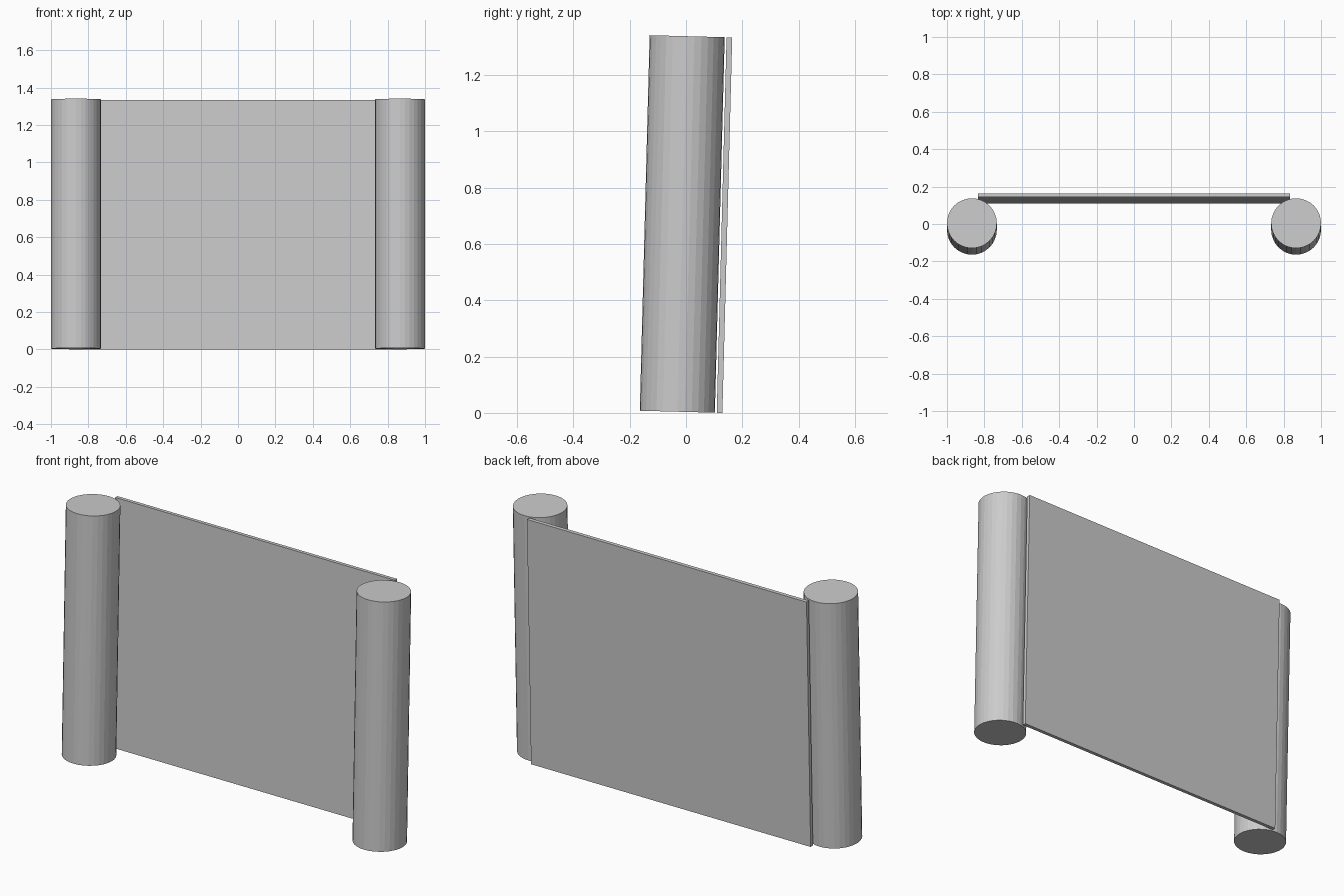
import bpy
from math import radians, sin, cos
from mathutils import Matrix

if "Cube" in bpy.data.objects:
    bpy.data.objects.remove(bpy.data.objects["Cube"])

R, L = 0.1333, 1.3333          # roll radius and length
GAP, THICK = 0.0067, 0.02      # spacing to sheet, sheet thickness
TILT = radians(1.5)            # slight backward lean
half_depth = R + (GAP + THICK) / 2
shift = -(GAP + THICK) / 2     # centres the assembly in depth
lift = half_depth * sin(TILT) + L / 2 * cos(TILT)
LEAN = Matrix.Translation((0, 0, lift)) @ Matrix.Rotation(-TILT, 4, 'X')


def place(name, loc):
    ob = bpy.context.object
    ob.name = name
    ob.data.transform(Matrix.Translation(loc))
    ob.matrix_world = LEAN


# rolled ends
for name, side in (("left_roll", -1), ("right_roll", 1)):
    bpy.ops.mesh.primitive_cylinder_add(vertices=32, radius=R, depth=L)
    place(name, (side * (1 - R), shift, 0))

# flat sheet behind the rolls
bpy.ops.mesh.primitive_cube_add(size=1)
bpy.context.object.data.transform(Matrix.Diagonal((1.6667, THICK, L, 1)))
place("sheet", (0, shift + R + GAP + THICK / 2, 0))
